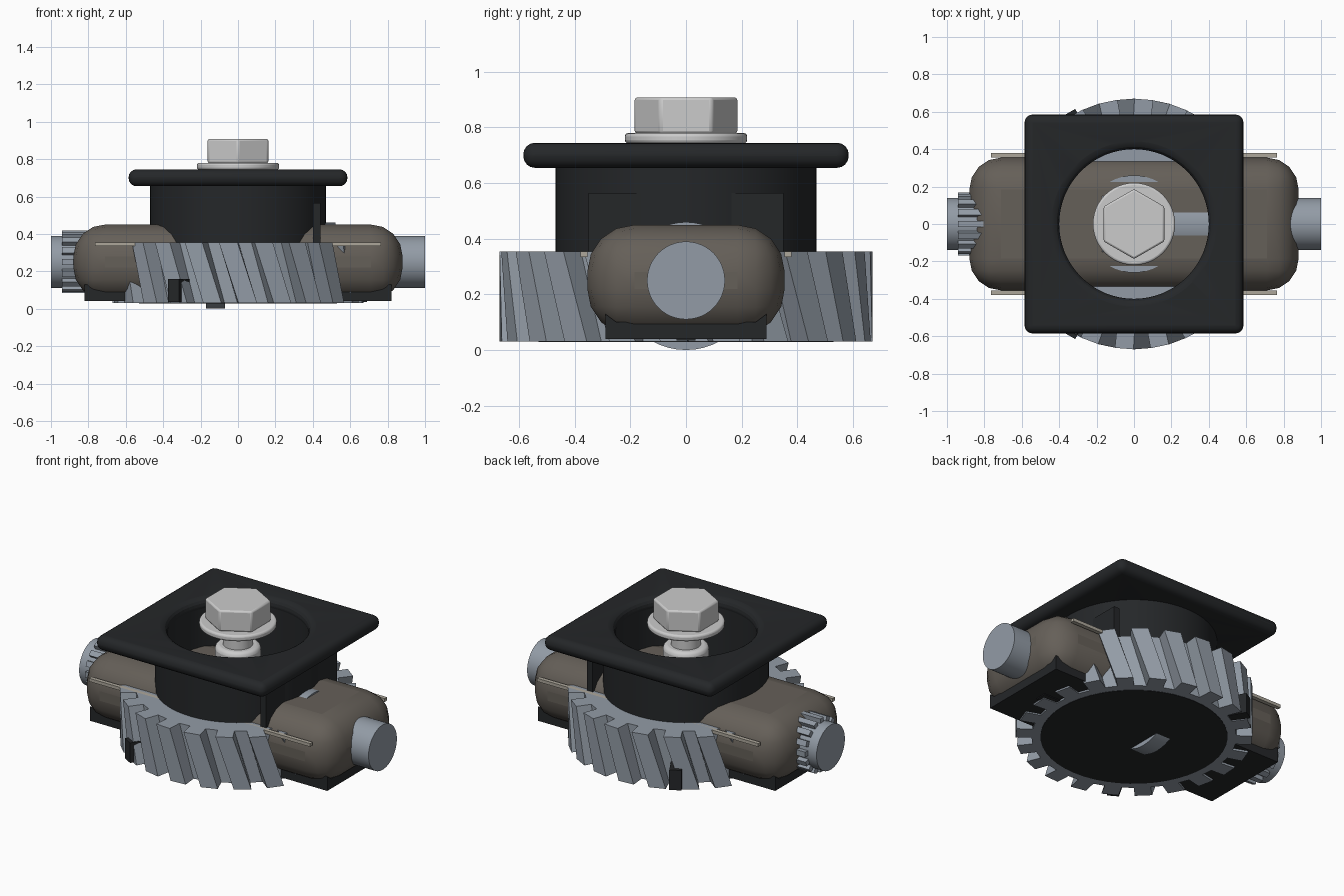
import bpy, bmesh
from math import pi, cos, sin, radians
from mathutils import Matrix

if "Cube" in bpy.data.objects:
    bpy.data.objects.remove(bpy.data.objects["Cube"])


def mat(name, c):
    m = bpy.data.materials.new(name)
    m.diffuse_color = (*c, 1)
    m.use_nodes = True
    m.node_tree.nodes["Principled BSDF"].inputs["Base Color"].default_value = m.diffuse_color
    return m


BLACK = mat("black", (0.018, 0.02, 0.022))
BROWN = mat("brown", (0.13, 0.115, 0.098))
STEEL = mat("steel", (0.29, 0.33, 0.38))
BRIGHT = mat("bright", (0.55, 0.56, 0.58))
BEIGE = mat("beige", (0.42, 0.39, 0.33))


def finish(bm, name, m, bevel=0, seg=2, smooth=True, limit=40):
    bmesh.ops.recalc_face_normals(bm, faces=bm.faces[:])
    me = bpy.data.meshes.new(name)
    bm.to_mesh(me)
    bm.free()
    ob = bpy.data.objects.new(name, me)
    bpy.context.collection.objects.link(ob)
    me.materials.append(m)
    if bevel:
        b = ob.modifiers.new("bevel", 'BEVEL')
        b.width, b.segments = bevel, seg
        b.limit_method, b.angle_limit = 'ANGLE', radians(limit)
    if smooth:
        bpy.ops.object.select_all(action='DESELECT')
        ob.select_set(True)
        bpy.context.view_layer.objects.active = ob
        bpy.ops.object.shade_smooth_by_angle(angle=radians(35))
    return ob


def box(name, lo, hi, m, rot=0, **kw):
    bm = bmesh.new()
    bmesh.ops.create_cube(bm, size=1)
    for v in bm.verts:
        v.co = [lo[i] + (v.co[i] + 0.5) * (hi[i] - lo[i]) for i in range(3)]
    bmesh.ops.rotate(bm, verts=bm.verts, matrix=Matrix.Rotation(rot, 3, 'Z'))
    return finish(bm, name, m, **kw)


def cyl(name, r, a, b, m, axis='Z', n=48, **kw):
    # cylinder from a to b along Z, or along X at the shaft height
    bm = bmesh.new()
    bmesh.ops.create_cone(bm, cap_ends=True, segments=n, radius1=r, radius2=r, depth=b - a)
    if axis == 'X':
        bmesh.ops.rotate(bm, verts=bm.verts, matrix=Matrix.Rotation(pi / 2, 3, 'Y'))
        bmesh.ops.translate(bm, verts=bm.verts, vec=((a + b) / 2, 0, 0.25))
    else:
        bmesh.ops.translate(bm, verts=bm.verts, vec=(0, 0, (a + b) / 2))
    return finish(bm, name, m, **kw)


def gear(name, root, tip, a, b, teeth, twist, m, axis='Z'):
    bm = bmesh.new()
    rings = []
    p = 2 * pi / teeth
    for z, tw in ((a, twist / 2), (b, -twist / 2)):
        ring = []
        for i in range(teeth):
            for f, r in ((-0.29, root), (-0.26, tip), (0.26, tip), (0.29, root)):
                t = -pi / 2 + (i + f) * p + tw
                c, s = r * cos(t), r * sin(t)
                ring.append(bm.verts.new((c, s, z) if axis == 'Z' else (z, c, s + 0.25)))
        rings.append(ring)
        bm.faces.new(ring)
    n = len(rings[0])
    for i in range(n):
        j = (i + 1) % n
        bm.faces.new((rings[0][i], rings[0][j], rings[1][j], rings[1][i]))
    return finish(bm, name, m, smooth=False)


# motor body, shaft and pinion
box("motor_body", (-0.88, -0.355, 0.05), (0.88, 0.355, 0.45), BROWN, bevel=0.17, seg=4)
cyl("drive_shaft", 0.14, -1, 1, STEEL, 'X')
gear("pinion", 0.14, 0.168, -0.94, -0.8, 16, 0, STEEL, 'X')
cyl("shaft_sleeve", 0.21, 0.0, 0.52, STEEL, 'X')
cyl("shaft_disc", 0.25, -0.17, -0.07, STEEL, 'X')

# main helical gear with black backing disc and three locating tabs
gear("main_gear", 0.58, 0.67, 0.03, 0.355, 22, radians(9), STEEL)
cyl("backing_disc", 0.53, 0.028, 0.1, BLACK)
for k in range(3):
    box(f"gear_tab_{k}", (0.5, -0.035, 0.035), (0.69, 0.035, 0.16), BLACK,
        rot=k * 2 * pi / 3, smooth=False)

# cradle under the body: profile in YZ swept along X
bm = bmesh.new()
prof = [(-0.29, 0.04), (0.29, 0.04), (0.29, 0.13), (0.25, 0.10), (-0.25, 0.10), (-0.29, 0.13)]
f = bm.faces.new([bm.verts.new((-0.82, y, z)) for y, z in prof])
ext = bmesh.ops.extrude_face_region(bm, geom=[f])
bmesh.ops.translate(bm, vec=(1.64, 0, 0),
                    verts=[g for g in ext["geom"] if isinstance(g, bmesh.types.BMVert)])
finish(bm, "cradle", BLACK, smooth=False)

# side strips and upright ribs, both sides
for side in (-1, 1):
    y0, y1 = sorted((side * 0.355, side * 0.38))
    box("side_strip", (-0.765, y0, 0.335), (0.765, y1, 0.355), BEIGE, smooth=False)
    y0, y1 = sorted((side * 0.15, side * 0.35))
    box("collar_rib", (0.40, y0, 0.30), (0.44, y1, 0.565), BLACK, smooth=False)

# hollow collar
bm = bmesh.new()
N = 64
loops = [[bm.verts.new((r * cos(2 * pi * i / N), r * sin(2 * pi * i / N), z)) for i in range(N)]
         for r, z in ((0.47, 0.34), (0.47, 0.70), (0.402, 0.70), (0.402, 0.34))]
for k in range(4):
    A, B = loops[k], loops[(k + 1) % 4]
    for i in range(N):
        j = (i + 1) % N
        bm.faces.new((A[i], A[j], B[j], B[i]))
finish(bm, "collar", BLACK)

# square top plate with round hole and rounded edges
cutter = cyl("hole_cutter", 0.40, 0.5, 0.9, BLACK, n=64, smooth=False)
cutter.hide_render = True
cutter.hide_viewport = True
plate = box("top_plate", (-0.585, -0.585, 0.655), (0.585, 0.585, 0.745), BLACK, bevel=0.042, seg=4)
cut = plate.modifiers.new("hole", 'BOOLEAN')
cut.operation, cut.object, cut.solver = 'DIFFERENCE', cutter, 'EXACT'
plate.modifiers.move(plate.modifiers.find("hole"), 0)

# centre hub, post and bolt
cyl("hub", 0.26, 0.1, 0.442, STEEL)
cyl("post", 0.13, 0.4, 0.63, BRIGHT, bevel=0.025, seg=3)
cyl("bolt_shank", 0.085, 0.55, 0.8, BRIGHT, n=32)
cyl("washer", 0.22, 0.743, 0.78, BRIGHT, bevel=0.012, seg=3)
cyl("bolt_head", 0.187, 0.778, 0.908, BRIGHT, n=6, bevel=0.01)
